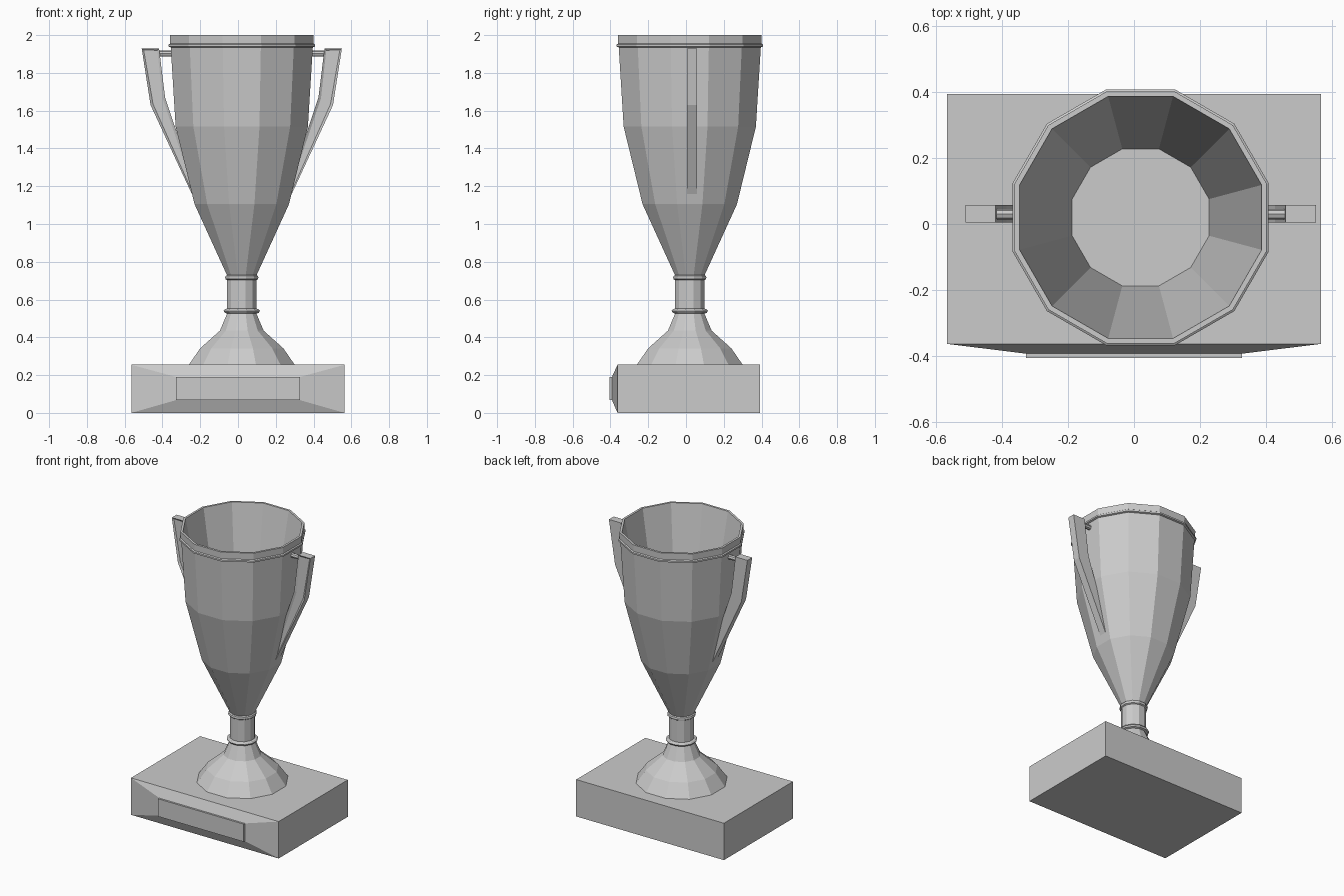
import bpy, bmesh, math
from mathutils import Vector

if "Cube" in bpy.data.objects:
    bpy.data.objects.remove(bpy.data.objects["Cube"])

CX, CY = 0.02, 0.02      # axis of the cup
SIDES = 12


def finish(name, bm):
    bmesh.ops.recalc_face_normals(bm, faces=bm.faces[:])
    mesh = bpy.data.meshes.new(name)
    bm.to_mesh(mesh)
    bm.free()
    obj = bpy.data.objects.new(name, mesh)
    bpy.context.collection.objects.link(obj)
    return obj


def lathe(name, profile):
    """Spin (apothem, z) points into a capped 12-sided solid."""
    bm = bmesh.new()
    rings = []
    for a, z in profile:
        r = a / math.cos(math.pi / SIDES)
        rings.append([bm.verts.new((CX + r * math.cos((i + 0.5) * math.tau / SIDES),
                                    CY + r * math.sin((i + 0.5) * math.tau / SIDES), z))
                      for i in range(SIDES)])
    for lo, hi in zip(rings, rings[1:]):
        for i in range(SIDES):
            j = (i + 1) % SIDES
            bm.faces.new((lo[i], lo[j], hi[j], hi[i]))
    bm.faces.new(rings[0])
    bm.faces.new(rings[-1])
    return finish(name, bm)


def front_face(bm):
    return min(bm.faces, key=lambda f: f.calc_center_median().y)


# Plinth: block, tapered front, raised name plate
bm = bmesh.new()
bmesh.ops.create_cube(bm, size=1)
for v in bm.verts:
    v.co = Vector((v.co.x * 1.13, 0.015 + v.co.y * 0.755, 0.1275 + v.co.z * 0.255))
face = bmesh.ops.extrude_discrete_faces(bm, faces=[front_face(bm)])["faces"][0]
for v in face.verts:
    v.co = Vector((math.copysign(0.327, v.co.x), -0.392, 0.19 if v.co.z > 0.1 else 0.068))
face = bmesh.ops.extrude_discrete_faces(bm, faces=[face])["faces"][0]
for v in face.verts:
    v.co.y = -0.405
finish("plinth", bm)

# Foot, stem with collars, and hollow bowl
lathe("foot", [(0.28, 0.255), (0.22, 0.342), (0.116, 0.435), (0.077, 0.527)])
lathe("stem", [(0.077, 0.525), (0.09, 0.53), (0.096, 0.54), (0.09, 0.548), (0.078, 0.552),
               (0.078, 0.703), (0.086, 0.708), (0.088, 0.716), (0.086, 0.725), (0.077, 0.73)])
lathe("bowl", [(0.077, 0.726), (0.25, 1.105), (0.35, 1.515), (0.376, 1.935), (0.387, 1.939),
               (0.387, 1.95), (0.38, 1.955), (0.381, 2.0), (0.366, 2.0), (0.207, 1.105)])

# Handles with a sunken front panel, mirrored about the cup axis
OUTLINE = [(0.438, 1.93), (0.53, 1.93), (0.483, 1.63), (0.265, 1.16),
           (0.245, 1.19), (0.406, 1.67)]
for side, s in (("left", -1), ("right", 1)):
    bm = bmesh.new()
    back = bm.faces.new([bm.verts.new((CX + s * x, 0.057, z)) for x, z in OUTLINE])
    ext = bmesh.ops.extrude_face_region(bm, geom=[back], use_keep_orig=True)["geom"]
    bmesh.ops.translate(bm, verts=[g for g in ext if isinstance(g, bmesh.types.BMVert)],
                        vec=(0, -0.052, 0))
    bmesh.ops.recalc_face_normals(bm, faces=bm.faces[:])
    bmesh.ops.inset_region(bm, faces=[front_face(bm)], thickness=0.014, depth=-0.008)
    finish(side + "_handle", bm)

    bpy.ops.mesh.primitive_cylinder_add(vertices=8, radius=0.016, depth=0.08,
                                        location=(CX + s * 0.41, 0.03, 1.902),
                                        rotation=(0, math.pi / 2, 0))
    bpy.context.object.name = side + "_handle_peg"
